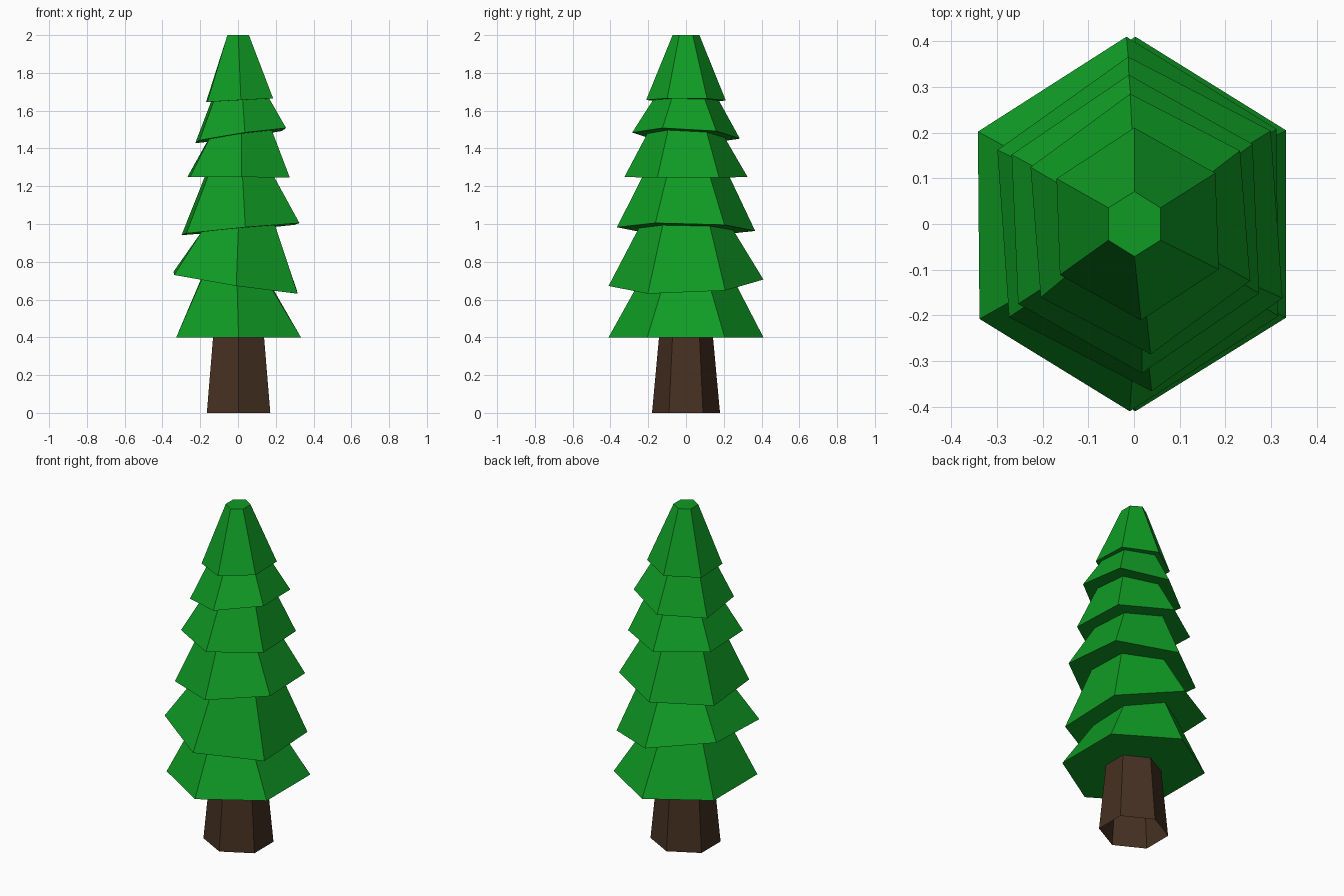
import bpy, bmesh
from math import sin, cos, radians, pi

if "Cube" in bpy.data.objects:
    bpy.data.objects.remove(bpy.data.objects["Cube"])


def ring(bm, cx, z, hx, hy, yaw=0, sx=0, sy=0):
    """Six-sided ring, points towards +-y, lying in a plane tilted by sx, sy."""
    a = radians(yaw)
    verts = []
    for k in range(6):
        t = pi / 2 + k * pi / 3
        px, py = hx * cos(t) / cos(pi / 6), hy * sin(t)
        x, y = px * cos(a) - py * sin(a), px * sin(a) + py * cos(a)
        verts.append(bm.verts.new((cx + x, y, z + sx * x + sy * y)))
    return verts


def bridge(bm, lower, upper):
    for i in range(6):
        j = (i + 1) % 6
        bm.faces.new((lower[i], lower[j], upper[j], upper[i]))


def finish(bm, name, color):
    mesh = bpy.data.meshes.new(name)
    bm.to_mesh(mesh)
    bm.free()
    mat = bpy.data.materials.new(name + "_color")
    mat.diffuse_color = color
    mat.use_nodes = True
    mat.node_tree.nodes["Principled BSDF"].inputs["Base Color"].default_value = mat.diffuse_color
    mesh.materials.append(mat)
    obj = bpy.data.objects.new(name, mesh)
    bpy.context.collection.objects.link(obj)


# Trunk: open tapered tube
bm = bmesh.new()
bridge(bm, ring(bm, 0.003, 0, 0.168, 0.18), ring(bm, 0.003, 0.4, 0.135, 0.143))
finish(bm, "trunk", (0.061, 0.03, 0.016, 1))

# Foliage tiers: centre x, z, half width x, half width y, yaw, tilt x, tilt y,
# then the half widths of the neck under the next tier
tiers = [
    (0.003, 0.40, 0.330, 0.410, 0, 0, 0, 0.185, 0.255),
    (-0.013, 0.689, 0.327, 0.410, 0.5, -0.152, 0.04, 0.195, 0.250),
    (0.013, 0.973, 0.300, 0.367, 4, 0.093, -0.02, 0.177, 0.232),
    (0.003, 1.248, 0.264, 0.327, 2.5, -0.005, 0, 0.166, 0.205),
    (0.014, 1.468, 0.230, 0.286, 4.5, 0.144, -0.045, 0.148, 0.175),
    (0.008, 1.655, 0.174, 0.211, 2, 0.055, -0.005, 0.057, 0.071),
]
bm = bmesh.new()
neck = None
for i, (cx, z, hx, hy, yaw, sx, sy, nx, ny) in enumerate(tiers):
    rim = ring(bm, cx, z, hx, hy, yaw, sx, sy)
    if neck:
        bridge(bm, neck, rim)
    else:
        bm.faces.new(rim[::-1])
    if i + 1 < len(tiers):
        n = tiers[i + 1]
        neck = ring(bm, (cx + n[0]) / 2, n[1], nx, ny, yaw, n[5], n[6])
    else:
        neck = ring(bm, 0.001, 2.0, nx, ny, 0)
    bridge(bm, rim, neck)
bm.faces.new(neck)
finish(bm, "foliage", (0.005, 0.33, 0.018, 1))
